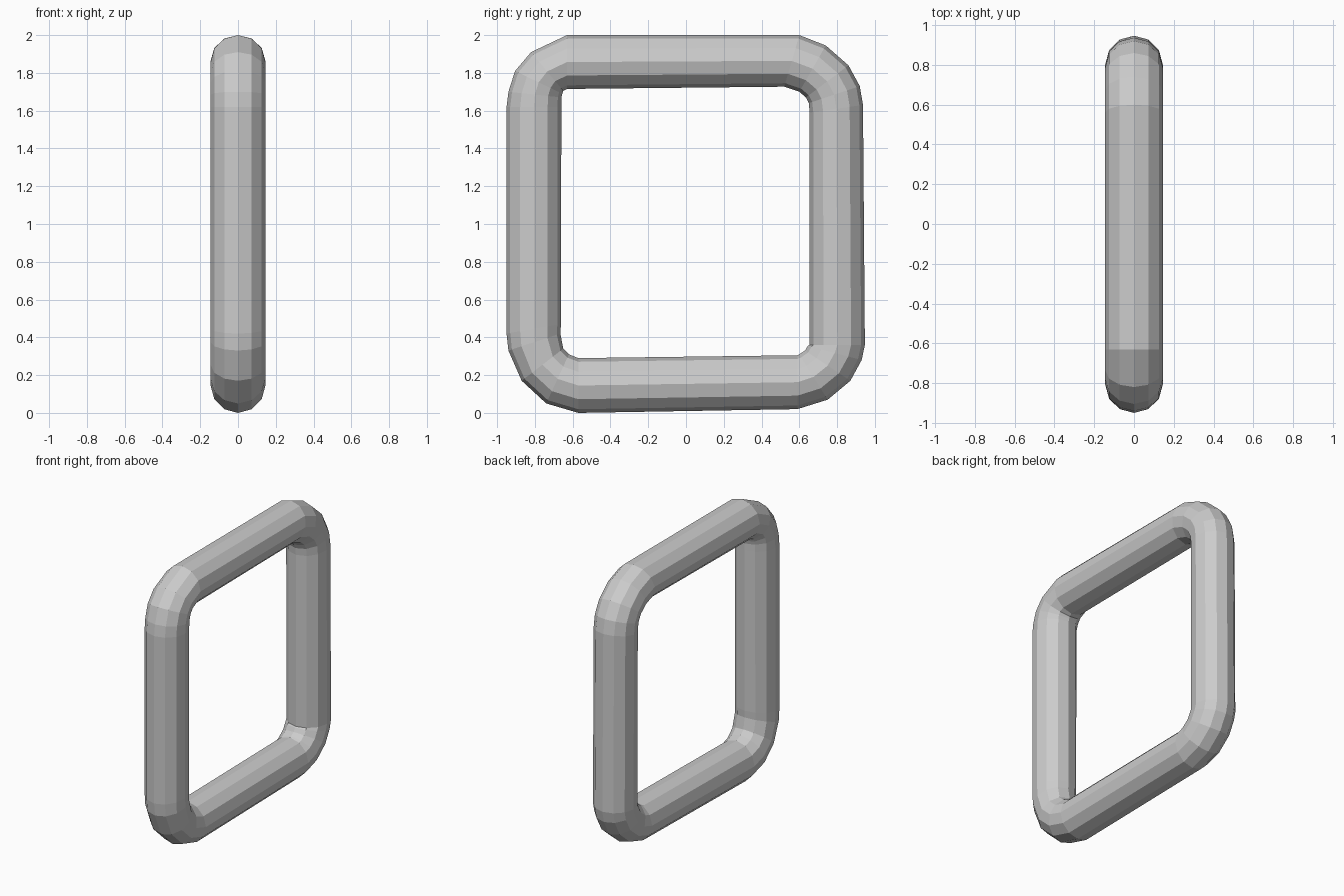
import bpy, bmesh
from math import cos, sin, pi
from mathutils import Vector

if "Cube" in bpy.data.objects:
    bpy.data.objects.remove(bpy.data.objects["Cube"])

SIDES = 12
R = 0.145

# Rings around the slightly irregular square: outer (y, z), inner (y, z)
rings = [
    # upper left corner
    (-.95, 1.62, -.66, 1.62), (-.94, 1.70, -.66, 1.67), (-.905, 1.81, -.655, 1.69),
    (-.82, 1.91, -.65, 1.705), (-.63, 2.0, -.63, 1.715),
    # upper right corner
    (.60, 2.0, .52, 1.727), (.74, 1.945, .60, 1.70), (.86, 1.84, .635, 1.67),
    (.92, 1.73, .65, 1.64), (.937, 1.63, .655, 1.59),
    # lower right corner
    (.947, .36, .655, .36), (.93, .28, .645, .355), (.87, .17, .63, .33),
    (.75, .07, .60, .31), (.59, .02, .59, .305),
    # lower left corner
    (-.57, 0, -.57, .29), (-.74, .05, -.62, .31), (-.87, .17, -.65, .34),
    (-.94, .33, -.665, .42), (-.95, .42, -.662, .47),
]

# Closed tube
bm = bmesh.new()
loops = []
for oy, oz, iy, iz in rings:
    outer, inner = Vector((0, oy, oz)), Vector((0, iy, iz))
    mid, arm = (outer + inner) / 2, (outer - inner) / 2
    loops.append([bm.verts.new(mid + arm * cos(a) + Vector((R * sin(a), 0, 0)))
                  for a in (2 * pi * k / SIDES for k in range(SIDES))])
for i, a in enumerate(loops):
    b = loops[(i + 1) % len(loops)]
    for k in range(SIDES):
        n = (k + 1) % SIDES
        bm.faces.new((a[k], a[n], b[n], b[k]))
bmesh.ops.recalc_face_normals(bm, faces=bm.faces)
mesh = bpy.data.meshes.new("square_ring")
bm.to_mesh(mesh)
bm.free()
bpy.context.collection.objects.link(bpy.data.objects.new("square_ring", mesh))
